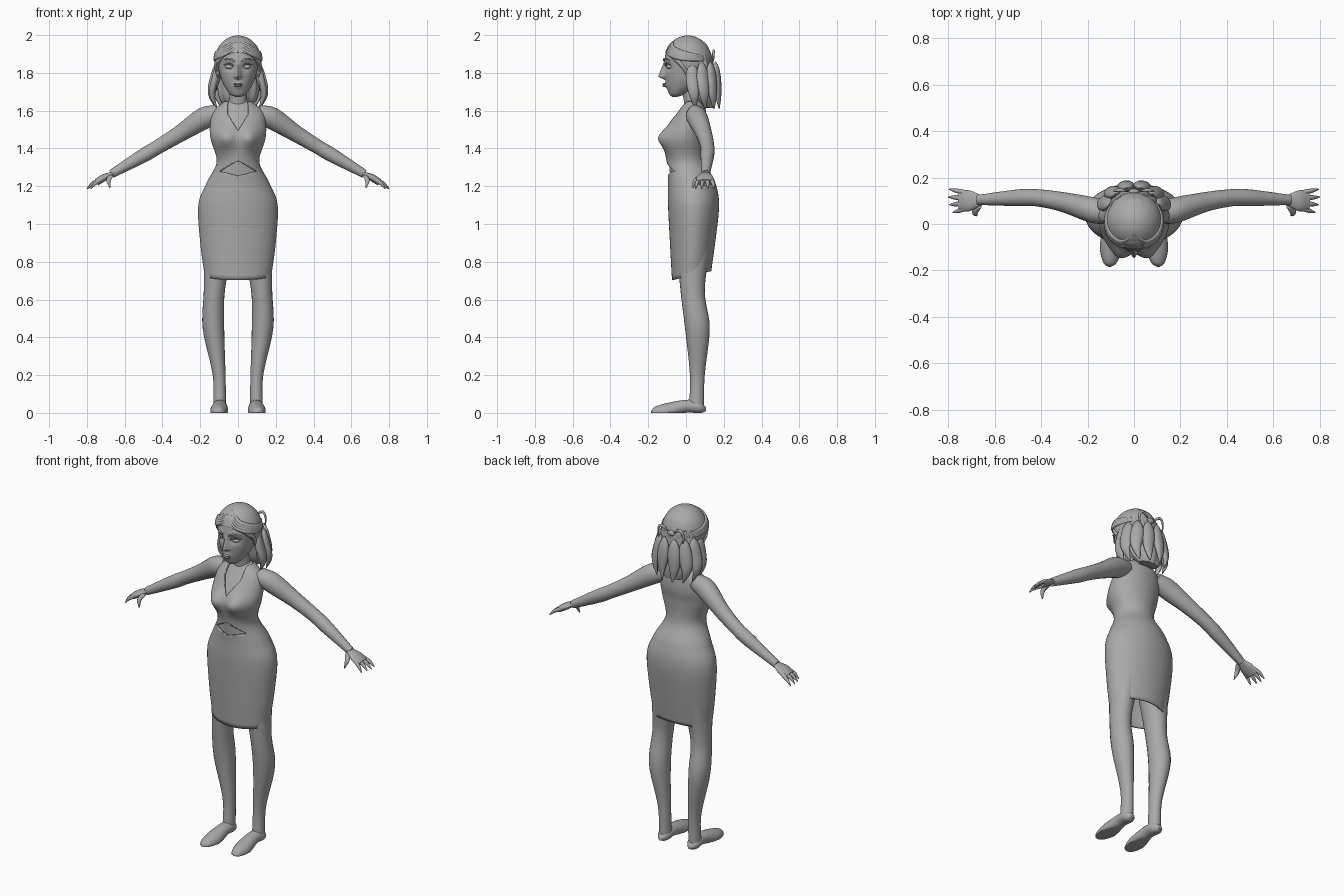
import bpy, bmesh
from math import sin, cos, pi, exp, sqrt, radians
from mathutils import Vector, Matrix

if "Cube" in bpy.data.objects:
    bpy.data.objects.remove(bpy.data.objects["Cube"])

grey = [0.4] * 3 + [1]
clay = bpy.data.materials.new("plain_grey")
clay.use_nodes = True
clay.diffuse_color = grey
clay.node_tree.nodes["Principled BSDF"].inputs["Base Color"].default_value = grey

X, Y, Z = Matrix.Identity(3)
SIDES = {"left": 1, "right": -1}
SKULL = Vector((0, 0.01, 1.86))
HAIR_SIZE = Vector((0.124, 0.128, 0.138))


def spline(rows, steps):
    """Smooth the rows with a Catmull-Rom curve."""
    points = [Vector(row) for row in rows]
    points = [points[0] * 2 - points[1]] + points + [points[-1] * 2 - points[-2]]
    result = []
    for a, b, c, d in zip(points, points[1:], points[2:], points[3:]):
        for i in range(steps):
            t = i / steps
            bend = (a * 2 - b * 5 + c * 4 - d) * t + (b * 3 - a - c * 3 + d) * t * t
            result.append(b + (c - a + bend) * t / 2)
    return result + [points[-2]]


def clamp(value):
    return min(max(value, 0), 1)


def finish(name, bm):
    bmesh.ops.recalc_face_normals(bm, faces=bm.faces)
    mesh = bpy.data.meshes.new(name)
    bm.to_mesh(mesh)
    bm.free()
    mesh.materials.append(clay)
    part = bpy.data.objects.new(name, mesh)
    bpy.context.collection.objects.link(part)
    bpy.ops.object.select_all(action="DESELECT")
    part.select_set(True)
    bpy.context.view_layer.objects.active = part
    bpy.ops.object.shade_smooth_by_angle(angle=radians(50))
    return part


def thicken(part, thickness):
    cloth = part.modifiers.new("thickness", "SOLIDIFY")
    cloth.thickness = thickness


def skin(rings, capped=True):
    """Join rings of points into a tube."""
    bm = bmesh.new()
    rings = [[bm.verts.new(co) for co in ring] for ring in rings]
    for low, high in zip(rings, rings[1:]):
        for k in range(len(low)):
            bm.faces.new((low[k - 1], low[k], high[k], high[k - 1]))
    if capped:
        bm.faces.new(rings[0])
        bm.faces.new(rings[-1])
    return bm


def ellipse(centre, u, v, count, ridge=0):
    turns = [2 * pi * k / count for k in range(count)]
    return [centre + (u * cos(a) + v * sin(a)) * (1 + ridge * cos(11 * a)) for a in turns]


def column(rows, count, steps, shape=None, capped=True, ridge=0):
    """Upright form: rows give y, z, half width and half depth."""
    rings = [ellipse(Vector((0, y, z)), X * w, Y * d, count, ridge)
             for y, z, w, d in spline(rows, steps)]
    if shape:
        rings = [[shape(*co) for co in ring] for ring in rings]
    return skin(rings, capped)


def mirrored(name, rings):
    for side, sign in SIDES.items():
        bm = skin(rings)
        bmesh.ops.scale(bm, vec=(sign, 1, 1), verts=bm.verts)
        finish(side + "_" + name, bm)


def limb(name, rows, u, v, count=24):
    """Paired tube: rows give a centre and a radius."""
    rings = [ellipse(row.xyz, u * row.w, v * row.w, count) for row in spline(rows, 6)]
    mirrored(name, [[Vector((p.x, p.y, max(p.z, 0))) for p in ring] for ring in rings])


def strand(name, points, width, thick):
    """Paired tapering lock, flat against the head."""
    path = spline(points, 5)
    rings = []
    for i, p in enumerate(path):
        along = path[min(i + 1, len(path) - 1)] - path[max(i - 1, 0)]
        across = along.cross(p - SKULL).normalized()
        out = across.cross(along).normalized()
        size = sin(pi * (i / (len(path) - 1)) ** 0.7) + 0.1
        rings.append(ellipse(p, across * width * size, out * thick * size, 12))
    mirrored(name, rings)


def ball(name, at, size):
    bm = bmesh.new()
    bmesh.ops.create_uvsphere(bm, u_segments=48, v_segments=32, radius=1)
    place = Matrix.Translation(at) @ Matrix.Diagonal((*size, 1))
    bmesh.ops.transform(bm, matrix=place, verts=bm.verts)
    return bm


def split(bm, co, no, **options):
    bmesh.ops.bisect_plane(bm, geom=[*bm.verts, *bm.edges, *bm.faces],
                           plane_co=co, plane_no=no, **options)


def bump(x, z, at_x, at_z, width, height):
    return exp(-((abs(x) - at_x) / width) ** 2 - ((z - at_z) / height) ** 2)


# Torso inside a dress, both from the same sections
def body_shape(x, y, z):
    if y < 0:
        y -= 0.038 * bump(x, z, 0.065, 1.455, 0.05, 0.055)
    return Vector((x, y, z + y * clamp(4 - 4.3 * z) / 4))


trunk = [(.03, .72, .177, .104), (.035, .9, .2, .12), (.04, 1.1, .21, .135),
         (.03, 1.22, .165, .125), (0, 1.33, .113, .103), (-.01, 1.45, .145, .11),
         (.01, 1.53, .148, .1), (.03, 1.6, .13, .075), (.04, 1.65, .07, .05)]
inside = [(y, z, w - .012, d - .012) for y, z, w, d in trunk[2:]]
finish("torso", column(inside, 64, 6, body_shape))
dress = column(trunk, 64, 8, body_shape, capped=False)

# Neckline and waist opening: each edge is a height and a slope
NECK, WAIST_TOP, WAIST_LOW = (1.495, 1.6), (1.335, -.55), (1.255, .25)
COLLAR = .055
for sign in SIDES.values():
    split(dress, X * sign * COLLAR, X)
    for height, slope in (NECK, WAIST_TOP, WAIST_LOW):
        split(dress, Z * height, Z - X * sign * slope)


def is_open(face):
    x, y, z = face.calc_center_median()
    neck, top, low = [h + s * abs(x) for h, s in (NECK, WAIST_TOP, WAIST_LOW)]
    return y < .03 and (low < z < top or (z > neck and abs(x) < COLLAR))


bmesh.ops.delete(dress, geom=[f for f in dress.faces if is_open(f)], context="FACES")
thicken(finish("dress", dress), .008)

# Arms and hands
across_arm = Vector((.5, 0, .9))
limb("arm", [(.1, .05, 1.59, .045), (.18, .06, 1.56, .056), (.31, .095, 1.477, .043),
             (.42, .113, 1.41, .037), (.5, .113, 1.363, .036), (.67, .104, 1.265, .022)],
     Y, across_arm)
limb("palm", [(.66, .103, 1.27, .022), (.71, .1, 1.245, .045), (.75, .1, 1.22, .044)],
     Y, across_arm * .4)
for i, reach in enumerate((.78, .795, .8, .795)):
    root = Vector((.72, .068 + .022 * i, 1.238))
    tip = Vector((reach, .05 + .033 * i, 1.187))
    knuckle = root.lerp(tip, .6) + Z * .008
    limb("finger_%d" % (i + 1), [(*root, .011), (*knuckle, .01), (*tip, .003)], Y, across_arm, 10)
limb("thumb", [(.67, .08, 1.26, .015), (.685, .05, 1.23, .013), (.677, .036, 1.19, .003)], Y, X, 10)

# Legs and feet
limb("leg", [(.1, .04, .9, .08), (.125, .035, .65, .056), (.13, .06, .45, .057),
             (.1, .06, .2, .034), (.097, .055, .03, .034)], X, Y * 1.15)
limb("foot", [(.097, .105, .02, .012), (.097, .07, .03, .036), (.096, 0, .035, .038),
              (.1, -.1, .01, .047), (.103, -.165, .005, .03), (.105, -.185, .005, .005)], X, Z * .9)


# Head with nose, eye sockets, brows, mouth and chin
def face_shape(x, y, z):
    if y < -.02:
        nose = clamp((1.865 - z) * 12) * clamp((z - 1.762) * 60)
        y -= .036 * nose * exp(-(x / (.008 + .009 * nose)) ** 2)
        y += .014 * bump(x, z, .045, 1.832, .026, .02)
        y -= .006 * bump(x, z, .045, 1.868, .03, .01)
        y -= .01 * bump(x, z, 0, 1.735, .022, .016)
    return Vector((x, y, z))


finish("head", column([(-.06, 1.673, .015, .014), (-.045, 1.69, .045, .045), (-.015, 1.74, .078, .09),
                       (0, 1.8, .098, .112), (.008, 1.88, .108, .12), (.01, 1.95, .085, .1),
                       (.01, 1.985, .03, .04)], 96, 10, face_shape))
finish("neck", column([(.05, 1.6, .07, .055), (.035, 1.65, .048, .046), (.015, 1.77, .045, .045)], 32, 5))
for side, sign in SIDES.items():
    finish(side + "_eye", ball("eye", (sign * .045, -.084, 1.832), (.023, .02, .013)))
    finish(side + "_ear", ball("ear", (sign * .108, .012, 1.815), (.012, .02, .034)))
strand("upper_lash", [(.02, -.106, 1.836), (.045, -.108, 1.847), (.08, -.08, 1.843)], .004, .004)
strand("eyebrow", [(.016, -.118, 1.86), (.045, -.114, 1.875), (.082, -.083, 1.867)], .005, .004)
finish("upper_lip", ball("lip", (0, -.115, 1.74), (.024, .01, .005)))
finish("lower_lip", ball("lip", (0, -.114, 1.73), (.02, .011, .006)))

# Hair cap trimmed along the hairline, and the hanging back hair
cap = ball("cap", SKULL, HAIR_SIZE)
split(cap, (0, -.11, 1.91), Y + Z, clear_inner=True)
thicken(finish("hair_cap", cap), .012)
finish("back_hair", column([(.06, 1.9, .1, .07), (.085, 1.78, .11, .063), (.1, 1.67, .1, .055),
                            (.12, 1.615, .06, .03)], 88, 6, ridge=.035))


def on_hair(turn, z):
    """Point on the hair cap, turning from the front to the back."""
    size = sqrt(1 - ((z - SKULL.z) / HAIR_SIZE.z) ** 2)
    w, d, _ = HAIR_SIZE * size
    return Vector((w * sin(pi * turn), SKULL.y - d * cos(pi * turn), z))


# Strands swept from the parting around to the tie
for i in range(4):
    path = [on_hair(.02 + t / 6, 1.868 + .07 * (1 - t / 5) ** 3 + i * .015 * (1 - t / 7)) for t in range(6)]
    strand("swept_strand_%d" % (i + 1), path, .012, .008)
strand("temple_wisp", [on_hair(.2, 1.9), on_hair(.4, 1.85), on_hair(.5, 1.78) + X * .01, (.118, .01, 1.7)],
       .009, .006)
strand("tie_loop", [(.02, .14, 1.89), (.06, .147, 1.915), (.083, .143, 1.88), (.07, .142, 1.79)], .008, .006)
finish("hair_tie", ball("tie", (0, .14, 1.882), (.022, .012, .016)))

# Loose locks fanned around the neck
for i in range(4):
    turn = .4 + i * .17
    side, back = .13 * sin(pi * turn), .06 - .1 * cos(pi * turn)
    strand("lock_%d" % (i + 1), [(side * fan, back + drop * .02, 1.86 - .25 * drop)
                                 for drop, fan in ((0, .85), (.35, .95), (.7, 1.1), (1, .9))], .034, .02)
